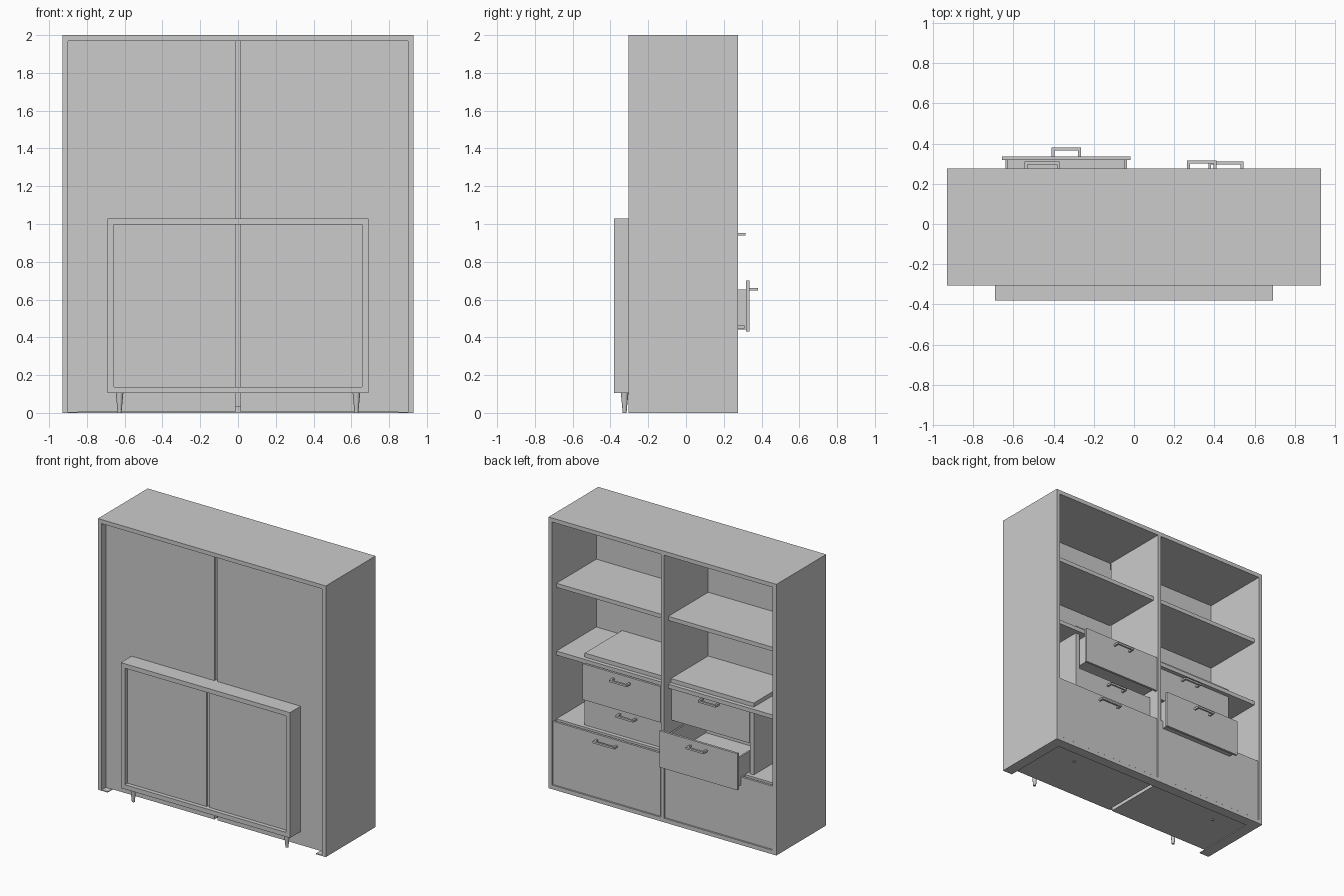
import bpy, bmesh
from mathutils import Matrix, Vector

if "Cube" in bpy.data.objects:
    bpy.data.objects.remove(bpy.data.objects["Cube"])


def boxes(name, specs):
    """One object made of boxes given as (x0, x1, y0, y1, z0, z1)."""
    bm = bmesh.new()
    for x0, x1, y0, y1, z0, z1 in specs:
        m = Matrix.Translation(((x0 + x1) / 2, (y0 + y1) / 2, (z0 + z1) / 2))
        m = m @ Matrix.Diagonal((abs(x1 - x0), abs(y1 - y0), abs(z1 - z0), 1))
        bmesh.ops.create_cube(bm, size=1, matrix=m)
    me = bpy.data.meshes.new(name)
    bm.to_mesh(me)
    bm.free()
    ob = bpy.data.objects.new(name, me)
    bpy.context.collection.objects.link(ob)
    return ob


def handle(name, cx, y, z, width, depth, t=0.014):
    """U-shaped pull: two posts and a bar."""
    a, b = cx - width / 2, cx + width / 2
    boxes(name, [(a, a + t, y, y + depth - t, z - t / 2, z + t / 2),
                 (b - t, b, y, y + depth - t, z - t / 2, z + t / 2),
                 (a, b, y + depth - t, y + depth, z - t / 2, z + t / 2)])


def drawer(name, x0, x1, y_back, y_front, z0, z1, box_h, hw, hd):
    """Front board, open tray behind it, and a pull."""
    yf, t, i = y_front - 0.017, 0.012, 0.016
    a, b, zb = x0 + i, x1 - i, z0 + 0.012
    zt = zb + box_h
    boxes(name + "_front", [(x0, x1, yf, y_front, z0, z1)])
    boxes(name + "_tray", [(a, a + t, y_back, yf, zb, zt),
                           (b - t, b, y_back, yf, zb, zt),
                           (a + t, b - t, y_back, y_back + t, zb, zt),
                           (a + t, b - t, y_back + t, yf, zb, zb + t)])
    handle(name + "_handle", (x0 + x1) / 2, y_front, z1 - 0.045, hw, hd)


# tall cabinet: carcass
W, F, B, T, G = 0.93, -0.305, 0.275, 0.03, 0.013
boxes("tall_top", [(-W, W, F, B, 2 - T, 2)])
boxes("tall_divider", [(-G, G, -0.235, B, T, 2 - T)])
boxes("tall_floor_back_rail", [(-W + T, W - T, 0.2, B, 0, T)])
for s, side in ((-1, "left"), (1, "right")):
    def span(a, b):
        return (min(s * a, s * b), max(s * a, s * b))
    boxes(f"tall_side_{side}", [(*span(W - T, W), F, B, 0, 2 - T)])
    boxes(f"tall_panel_{side}", [(*span(G, W - T), -0.255, -0.24, T, 2 - T)])
    boxes(f"tall_floor_{side}", [(*span(G, W - T), -0.255, 0.2, 0.006, T)])
    boxes(f"plinth_strip_{side}", [(*span(0.85, W - T), F, 0.2, 0, 0.006)])
    # three shelves per bay
    for z, n in ((1.5, "upper"), (1.0, "middle"), (0.5, "lower")):
        boxes(f"tall_shelf_{n}_{side}",
              [(*span(G, W - T), -0.24, 0.225, z - T, z)])
    # deep bottom drawer
    drawer(f"deep_drawer_{side}", *span(0.018, W - T - 0.004), -0.22, 0.27,
           T + 0.004, 0.5, 0.36, 0.175, 0.04)

# low cabinet: carcass crossing the tall one
w, f, b, z0, z1, t = 0.69, -0.38, 0.195, 0.105, 1.03, 0.033
boxes("low_top", [(-w, w, f, b, z1 - t, z1)])
boxes("low_bottom", [(-w, w, f, b, z0, z0 + t)])
boxes("low_divider", [(-G, G, -0.335, b, z0 + t, z1 - t)])
rows = [(0.145, 0.41), (0.43, 0.7), (0.725, 0.99)]
pull = {(-1, 1): 0.14, (1, 2): 0.075}
for s, side in ((-1, "left"), (1, "right")):
    boxes(f"low_side_{side}", [(*span(w - t, w), f, b, z0 + t, z1 - t)])
    boxes(f"low_panel_{side}",
          [(*span(G, w - t), -0.35, -0.337, z0 + t, z1 - t)])
    for z in (0.42, 0.715):
        boxes(f"low_rail_{side}", [(*span(G, w - t), -0.337, 0.16, z - 0.009, z + 0.009)])
    # three drawers per bay, some pulled out
    for r, (a, c) in enumerate(rows):
        d = pull.get((s, r), 0)
        drawer(f"small_drawer_{r + 1}_{side}", *span(0.018, w - t - 0.002),
               -0.32 + d, b + d, a, c, 0.21, 0.145, 0.045)
    # tapered round legs
    for y in (-0.325, 0.1):
        bpy.ops.mesh.primitive_cone_add(vertices=24, radius1=0.01, radius2=0.02,
                                        depth=z0, location=(s * 0.627, y, z0 / 2))
        leg = bpy.context.object
        leg.name = f"low_leg_{side}"
        bpy.ops.object.shade_smooth_by_angle()
